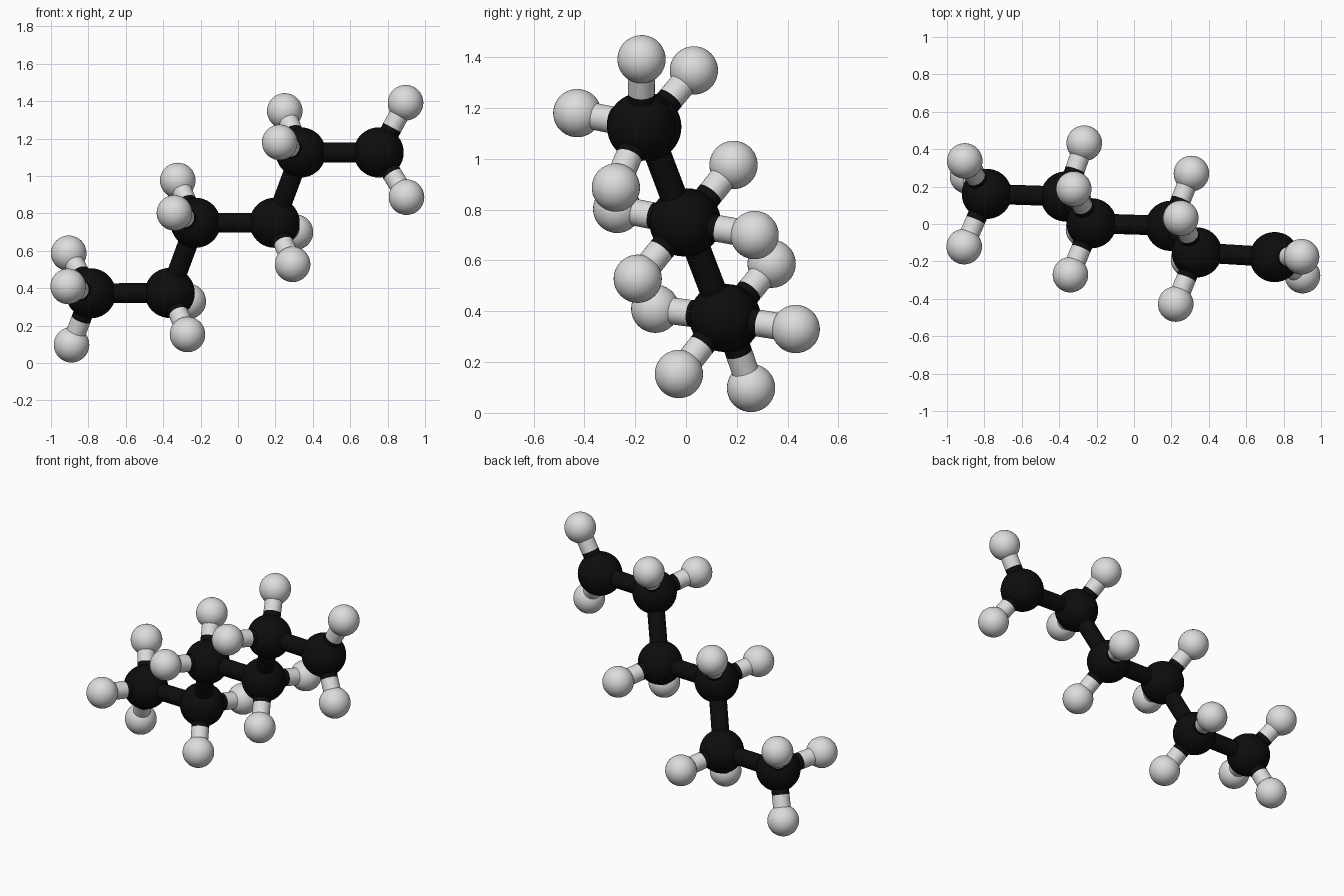
import bpy
from mathutils import Vector

if "Cube" in bpy.data.objects:
    bpy.data.objects.remove(bpy.data.objects["Cube"])

CARBON_R, HYDROGEN_R, BOND_R = 0.134, 0.095, 0.053


def material(name, grey):
    m = bpy.data.materials.new(name)
    m.diffuse_color = (grey, grey, grey, 1)
    m.use_nodes = True
    m.node_tree.nodes["Principled BSDF"].inputs["Base Color"].default_value = m.diffuse_color
    return m


black = material("carbon black", 0.004)
white = material("hydrogen white", 0.72)


def finish(name, mat):
    ob = bpy.context.object
    ob.name = name
    ob.data.materials.append(mat)
    bpy.ops.object.shade_smooth_by_angle()


def atom(name, pos, radius, mat):
    bpy.ops.mesh.primitive_uv_sphere_add(segments=40, ring_count=20, radius=radius, location=pos)
    finish(name, mat)


def bond(name, a, b, mat):
    d = b - a
    bpy.ops.mesh.primitive_cylinder_add(vertices=32, radius=BOND_R, depth=d.length,
                                        location=(a + b) / 2,
                                        rotation=d.to_track_quat('Z', 'Y').to_euler())
    finish(name, mat)


# Each carbon of the zigzag chain with the hydrogens it carries
chain = [
    ((-.787, .161, .373), [(-.905, .337, .587), (-.908, -.121, .41), (-.890, .256, .098)]),
    ((-.365, .147, .375), [(-.270, -.028, .153), (-.266, .432, .33)]),
    ((-.227, .004, .75), [(-.322, .187, .976), (-.340, -.271, .803)]),
    ((.196, -.010, .75), [(.292, -.190, .528), (.307, .270, .70)]),
    ((.336, -.152, 1.126), [(.250, .031, 1.348), (.223, -.428, 1.18)]),
    ((.752, -.177, 1.126), [(.896, -.175, 1.392), (.901, -.276, .887)]),
]

previous = None
for i, (c, hydrogens) in enumerate(chain, 1):
    c = Vector(c)
    atom(f"carbon_{i}", c, CARBON_R, black)
    # carbon to carbon bond
    if previous:
        bond(f"chain_bond_{i - 1}", previous, c, black)
    previous = c
    # hydrogens on two-tone bonds
    for j, h in enumerate(hydrogens, 1):
        h = Vector(h)
        mid = (c + h) / 2
        atom(f"hydrogen_{i}_{j}", h, HYDROGEN_R, white)
        bond(f"bond_inner_{i}_{j}", c, mid, black)
        bond(f"bond_outer_{i}_{j}", mid, h, white)
